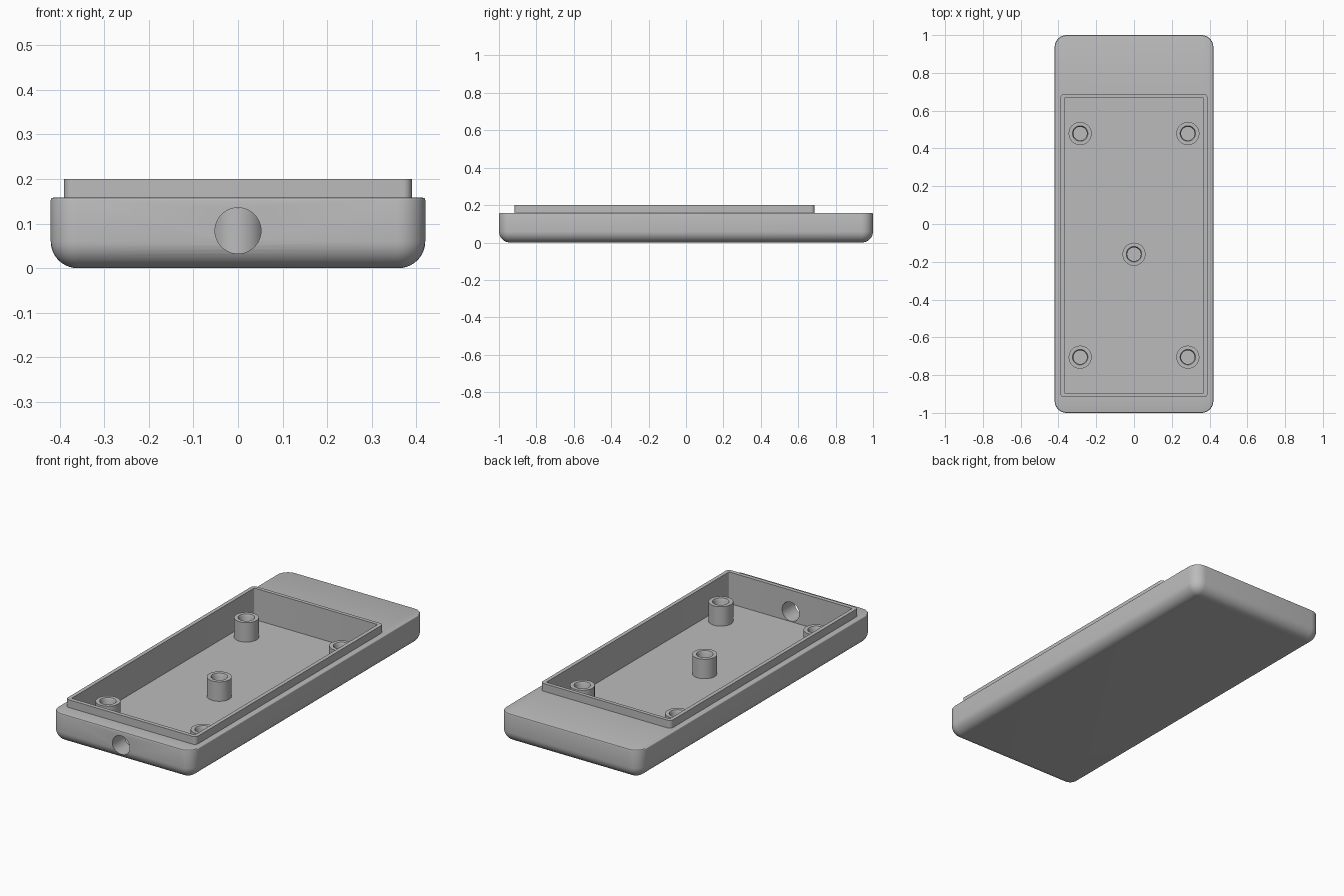
import bpy, bmesh, math

cube = bpy.data.objects.get("Cube")
if cube:
    bpy.data.objects.remove(cube, do_unlink=True)

grey = bpy.data.materials.new("plain grey")
grey.use_nodes = True
colour = (0.5, 0.5, 0.5, 1)
grey.diffuse_color = colour
grey.node_tree.nodes["Principled BSDF"].inputs["Base Color"].default_value = colour


def loft(name, rings):
    """Skin a stack of matching rings and cap both ends."""
    bm = bmesh.new()
    loops = [[bm.verts.new(p) for p in ring] for ring in rings]
    n = len(loops[0])
    for a, b in zip(loops, loops[1:]):
        for i in range(n):
            j = (i + 1) % n
            bm.faces.new((a[i], a[j], b[j], b[i]))
    bm.faces.new(loops[0][::-1])
    bm.faces.new(loops[-1])
    bmesh.ops.recalc_face_normals(bm, faces=bm.faces)
    mesh = bpy.data.meshes.new(name)
    bm.to_mesh(mesh)
    bm.free()
    mesh.materials.append(grey)
    obj = bpy.data.objects.new(name, mesh)
    bpy.context.collection.objects.link(obj)
    return obj


def rounded_rect(half_x, y0, y1, radius, z, steps=8):
    ring = []
    corners = ((1, y1 - radius), (-1, y1 - radius), (-1, y0 + radius), (1, y0 + radius))
    for k, (side, cy) in enumerate(corners):
        for s in range(steps + 1):
            a = math.pi / 2 * (k + s / steps)
            ring.append((side * (half_x - radius) + radius * math.cos(a),
                         cy + radius * math.sin(a), z))
    return ring


def circle(x, y, radius, z, steps=40):
    return [(x + radius * math.cos(math.tau * i / steps),
             y + radius * math.sin(math.tau * i / steps), z) for i in range(steps)]


def smooth(obj):
    bpy.ops.object.select_all(action='DESELECT')
    obj.select_set(True)
    bpy.context.view_layer.objects.active = obj
    bpy.ops.object.shade_smooth_by_angle(angle=math.radians(30))


# Tray sizes
HALF_X, HALF_Y, TOP, LIP_TOP, FLOOR = 0.42, 1.0, 0.158, 0.2, 0.03
CORNER, FILLET, EDGE = 0.063, 0.06, 0.005


def body_ring(inset, z):
    return rounded_rect(HALF_X - inset, inset - HALF_Y, HALF_Y - inset, CORNER - inset, z)


# Tray: filleted underside, sides, shoulder, raised lip and cavity in one skin
rings = []
for i in range(11):
    a = math.pi / 2 * i / 10
    rings.append(body_ring(FILLET * (1 - math.sin(a)), FILLET * (1 - math.cos(a))))
for i in range(4):
    a = math.pi / 2 * i / 3
    rings.append(body_ring(EDGE * (1 - math.cos(a)), TOP - EDGE * (1 - math.sin(a))))
for z in (TOP, LIP_TOP):
    rings.append(rounded_rect(0.39, -0.917, 0.687, 0.02, z))
for z in (LIP_TOP, FLOOR):
    rings.append(rounded_rect(0.369, -0.895, 0.667, 0.005, z))
tray = loft("tray", rings)

# Round cable hole through the front wall
bpy.ops.mesh.primitive_cylinder_add(vertices=48, radius=0.0515, depth=0.3,
                                    location=(0, -1, 0.084),
                                    rotation=(math.pi / 2, 0, 0))
cutter = bpy.context.object
cutter.name = "hole_cutter"
cutter.hide_render = True
cutter.data.materials.append(grey)
bpy.context.view_layer.objects.active = tray
cut = tray.modifiers.new("cable_hole", 'BOOLEAN')
cut.operation = 'DIFFERENCE'
cut.solver = 'EXACT'
cut.object = cutter
bpy.ops.object.modifier_apply(modifier=cut.name)
bpy.data.objects.remove(cutter, do_unlink=True)
smooth(tray)

# Hollow screw posts standing on the cavity floor
posts = {"front_left": (0.285, -0.705), "front_right": (-0.285, -0.705),
         "back_left": (0.285, 0.479), "back_right": (-0.285, 0.479),
         "centre": (0, -0.16)}
for place, (x, y) in posts.items():
    profile = ((0.061, FLOOR - 0.01), (0.061, 0.135), (0.041, 0.135),
               (0.036, 0.125), (0.036, FLOOR + 0.002))
    smooth(loft(place + "_screw_post", [circle(x, y, r, z) for r, z in profile]))
